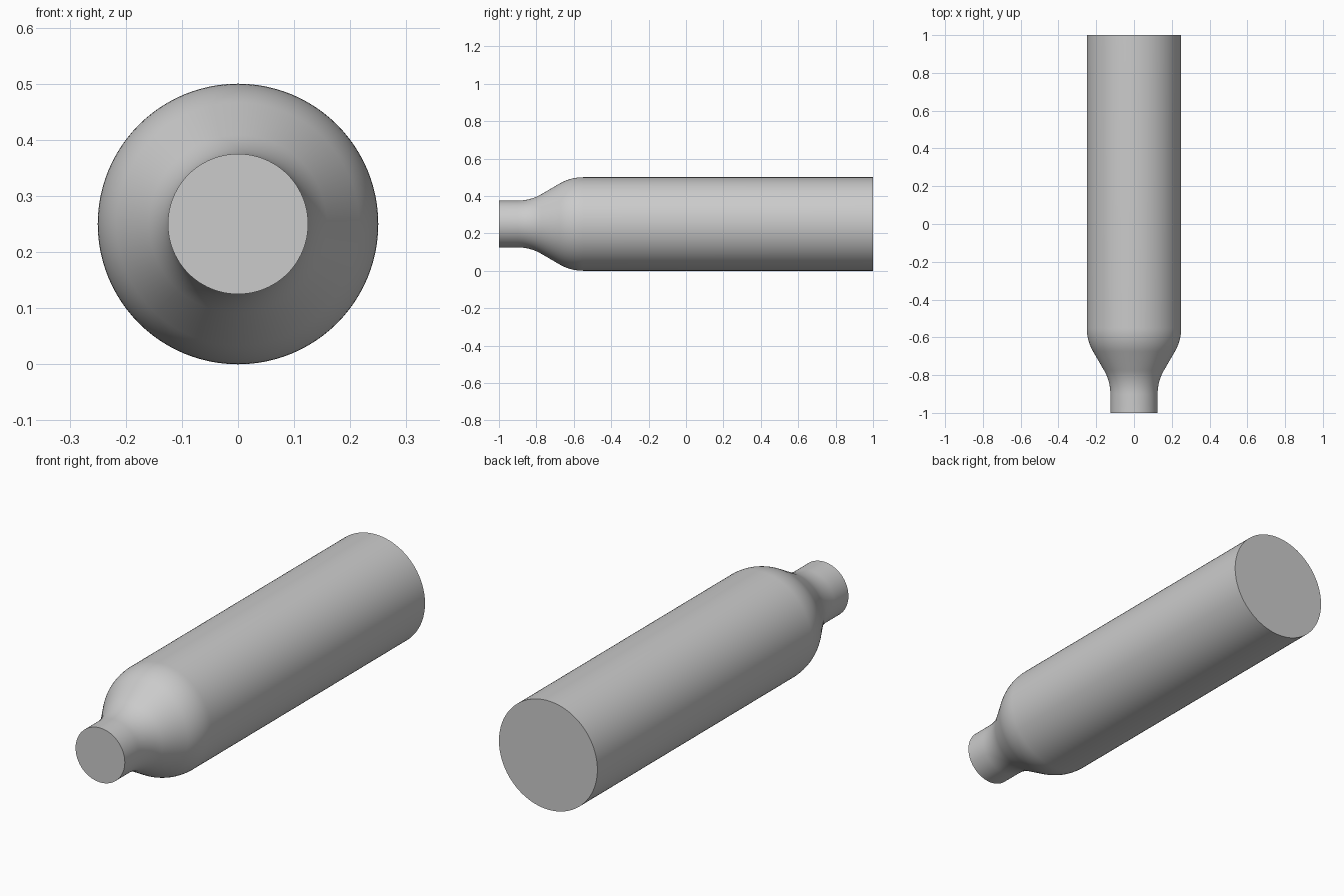
import bpy
import bmesh
from math import sin, cos, pi, radians
from mathutils import Vector

default_cube = bpy.data.objects.get("Cube")
if default_cube:
    bpy.data.objects.remove(default_cube, do_unlink=True)

BODY_RADIUS = 0.25
NECK_RADIUS = 0.125
FILLET = 0.25          # radius of both shoulder blends
SLOPE = radians(30)
NECK_END, BODY_START = -0.9, -0.55
STEPS, SIDES = 10, 96

# Plain grey material
grey = bpy.data.materials.new("plain_grey")
grey.use_nodes = True
colour = (0.6, 0.6, 0.6, 1)
grey.diffuse_color = colour
grey.node_tree.nodes["Principled BSDF"].inputs["Base Color"].default_value = colour

# Half profile (y, radius): neck, concave blend, slope, convex blend, body
angles = [SLOPE * i / STEPS for i in range(STEPS + 1)]
profile = [(-1, 0), (-1, NECK_RADIUS)]
profile += [(NECK_END + FILLET * sin(a), NECK_RADIUS + FILLET * (1 - cos(a))) for a in angles]
profile += [(BODY_START - FILLET * sin(a), BODY_RADIUS - FILLET * (1 - cos(a))) for a in reversed(angles)]
profile += [(1, BODY_RADIUS), (1, 0)]

# Turn the profile around the long axis
bm = bmesh.new()
verts = [bm.verts.new((0, y, r)) for y, r in profile]
edges = [bm.edges.new(pair) for pair in zip(verts, verts[1:])]
bmesh.ops.spin(bm, geom=verts + edges, cent=Vector(), axis=(0, 1, 0),
               angle=2 * pi, steps=SIDES, use_duplicate=False)
bmesh.ops.remove_doubles(bm, verts=bm.verts, dist=0.0001)

# Merge each end fan into one flat cap
centres = [v for v in bm.verts if Vector((v.co.x, v.co.z)).length < 0.001]
bmesh.ops.dissolve_verts(bm, verts=centres)
bmesh.ops.recalc_face_normals(bm, faces=bm.faces)

mesh = bpy.data.meshes.new("necked_cylinder")
bm.to_mesh(mesh)
bm.free()
mesh.materials.append(grey)
body = bpy.data.objects.new("necked_cylinder", mesh)
body.location.z = BODY_RADIUS
bpy.context.collection.objects.link(body)

# Smooth sides with crisp end rims
bpy.ops.object.select_all(action="DESELECT")
body.select_set(True)
bpy.context.view_layer.objects.active = body
bpy.ops.object.shade_smooth_by_angle(angle=radians(30))
